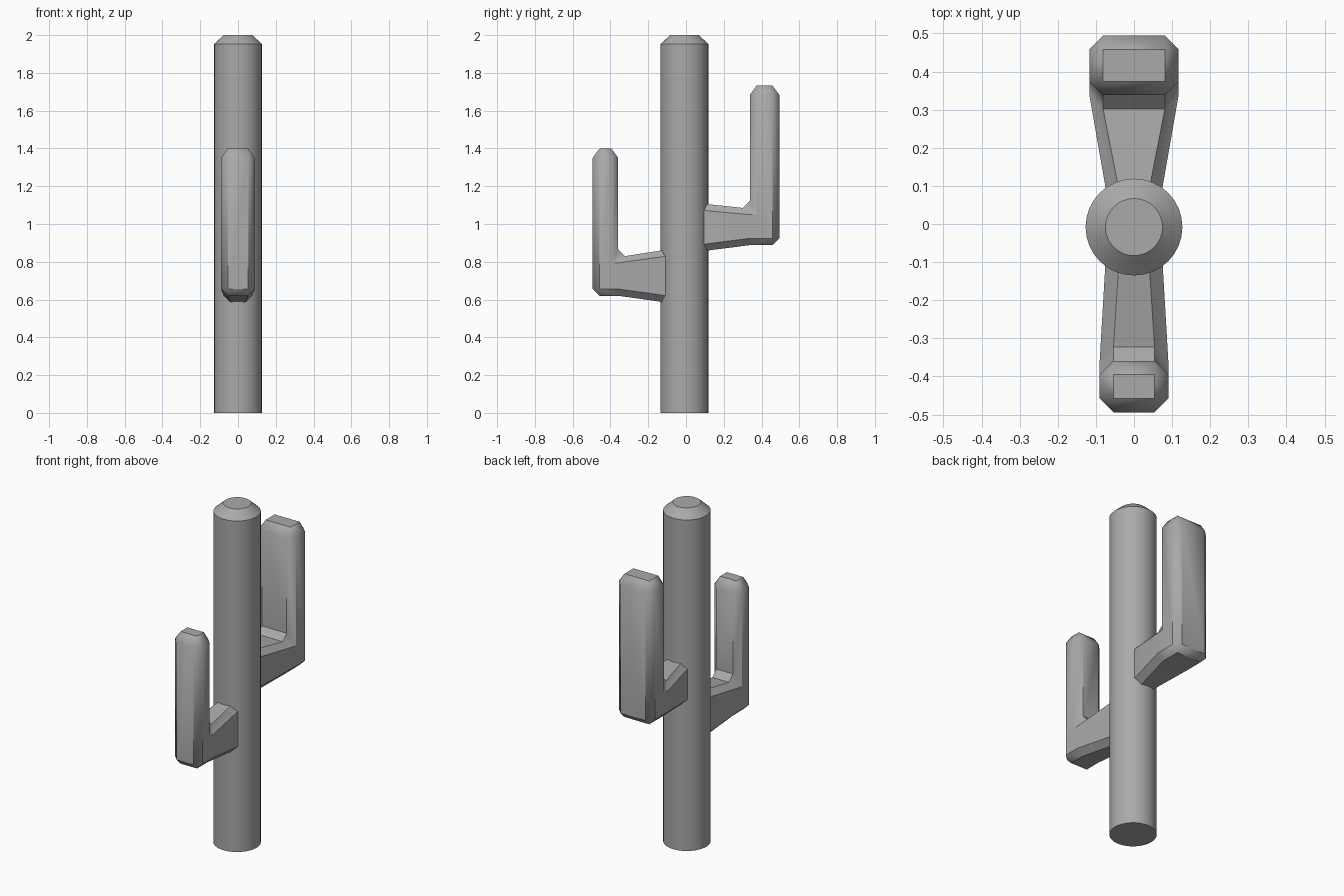
import bpy
import bmesh
from math import cos, sin, pi, radians

cube = bpy.data.objects.get("Cube")
if cube:
    bpy.data.objects.remove(cube, do_unlink=True)

grey = bpy.data.materials.new("plain grey")
grey.use_nodes = True
colour = (0.4, 0.4, 0.4, 1)
grey.diffuse_color = colour
grey.node_tree.nodes["Principled BSDF"].inputs["Base Color"].default_value = colour

CHAMFER = 0.036
REACH = 0.494


def loft(name, rings):
    """Skin closed rings of equal length, cap both ends and merge corners."""
    bm = bmesh.new()
    loops = [[bm.verts.new(p) for p in ring] for ring in rings]
    for low, high in zip(loops, loops[1:]):
        for i in range(len(low)):
            j = (i + 1) % len(low)
            bm.faces.new((low[i], low[j], high[j], high[i]))
    bm.faces.new(loops[0])
    bm.faces.new(loops[-1])
    bmesh.ops.remove_doubles(bm, verts=bm.verts[:], dist=0.0005)
    bmesh.ops.recalc_face_normals(bm, faces=bm.faces[:])
    mesh = bpy.data.meshes.new(name)
    bm.to_mesh(mesh)
    bm.free()
    mesh.materials.append(grey)
    obj = bpy.data.objects.new(name, mesh)
    bpy.context.collection.objects.link(obj)
    bpy.ops.object.select_all(action='DESELECT')
    obj.select_set(True)
    bpy.context.view_layer.objects.active = obj
    bpy.ops.object.shade_smooth_by_angle(angle=radians(40))
    return obj


def arm(name, side, width, thick, root_width, root_z, elbow_z, tip_z):
    """Bent arm with an eight-sided section; side is -1 front, 1 back."""
    c = CHAMFER

    def ring(points, w):
        # points run outer flat, outer side, inner side, inner flat
        halves = (w - c, w, w, w - c)
        right = [(h, side * y, z) for h, (y, z) in zip(halves, points)]
        return right + [(-x, y, z) for x, y, z in reversed(right)]

    out, inn = REACH, REACH - thick
    (r0, r1), (z0, z1) = root_z, elbow_z
    shoulder = tip_z - 0.05
    outer_side, inner_side = (out - c, z0 + c), (inn + c, z1 - c)
    crook = (inn - c, z1)
    tip_out, tip_in = (out - c, tip_z), (inn + c, tip_z)

    rings = [
        ring([(0, r0), (0, r0 + c), (0, r1 - c), (0, r1)], root_width),
        ring([(inn, z0), (inn, z0 + c), (inn, z1 - c), crook], width),
        ring([(out - c, z0), outer_side, inner_side, crook], width),
        ring([(out, z0 + c), outer_side, inner_side, (inn, z1 + c)], width),
        ring([(y, shoulder) for y in (out, out - c, inn + c, inn)], width),
    ]
    # flat tip: side corners fold onto the inset rectangle
    tip = ring([tip_out, tip_out, tip_in, tip_in], width)
    inset = width - c
    rings.append([(inset if x > 0 else -inset, y, z) for x, y, z in tip])
    return loft(name, rings)


# Trunk with a chamfered top
SIDES = 32
profile = [(0.127, 0), (0.127, 1.953), (0.075, 2)]
loft("trunk", [[(r * cos(2 * pi * i / SIDES), r * sin(2 * pi * i / SIDES) - 0.008, z)
                for i in range(SIDES)] for r, z in profile])

# Low front arm and high, wider back arm
arm("front_arm", -1, width=0.09, thick=0.135, root_width=0.069,
    root_z=(0.57, 0.88), elbow_z=(0.62, 0.83), tip_z=1.4)
arm("back_arm", 1, width=0.117, thick=0.156, root_width=0.058,
    root_z=(0.845, 1.117), elbow_z=(0.888, 1.085), tip_z=1.733)
